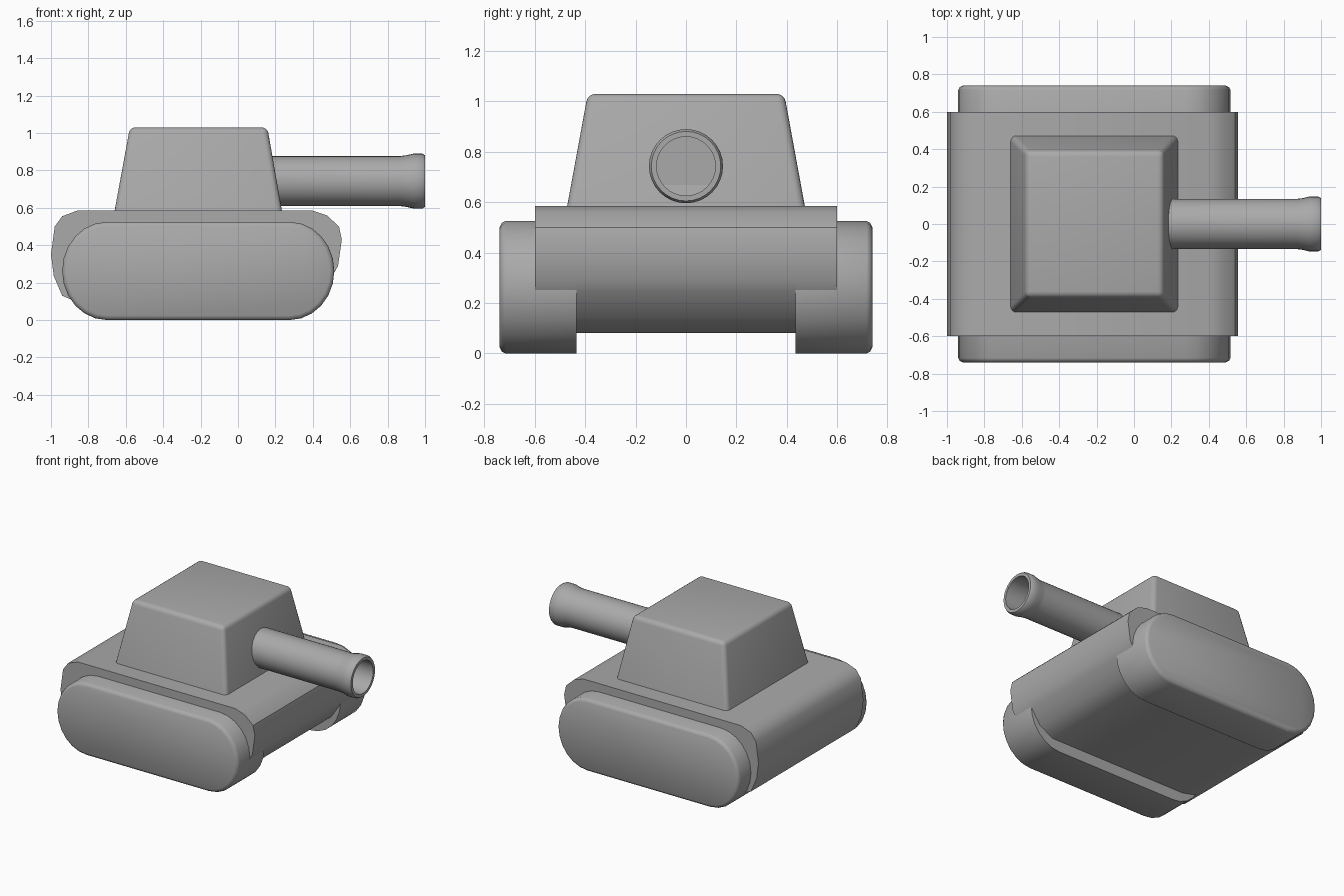
import bpy, bmesh, math
from mathutils import Matrix

if "Cube" in bpy.data.objects:
    bpy.data.objects.remove(bpy.data.objects["Cube"])

grey = bpy.data.materials.new("plain grey")
grey.diffuse_color = (0.4, 0.4, 0.4, 1)
grey.use_nodes = True
grey.node_tree.nodes["Principled BSDF"].inputs["Base Color"].default_value = grey.diffuse_color


def finish(name, bm, angle=35):
    bmesh.ops.recalc_face_normals(bm, faces=bm.faces)
    me = bpy.data.meshes.new(name)
    bm.to_mesh(me)
    bm.free()
    me.materials.append(grey)
    ob = bpy.data.objects.new(name, me)
    bpy.context.collection.objects.link(ob)
    bpy.ops.object.select_all(action='DESELECT')
    ob.select_set(True)
    bpy.context.view_layer.objects.active = ob
    bpy.ops.object.shade_smooth_by_angle(angle=math.radians(angle))
    return ob


def loft(bm, rings):
    """Skin closed rings of points and cap both ends."""
    loops = [[bm.verts.new(p) for p in ring] for ring in rings]
    n = len(loops[0])
    for a, b in zip(loops, loops[1:]):
        for i in range(n):
            j = (i + 1) % n
            bm.faces.new((a[i], a[j], b[j], b[i]))
    bm.faces.new(loops[0])
    bm.faces.new(loops[-1])


def extrude_profile(name, profile, y0, y1):
    bm = bmesh.new()
    loft(bm, [[(x, y, z) for x, z in profile] for y in (y0, y1)])
    return finish(name, bm)


# Hull: rounded side profile between the tracks
upper = [(0.51, 0.245), (0.535, 0.29), (0.555, 0.43), (0.54, 0.50),
         (0.475, 0.56), (0.40, 0.585), (-0.86, 0.585), (-0.94, 0.555),
         (-0.98, 0.50), (-1.0, 0.35), (-0.985, 0.235), (-0.94, 0.13), (-0.87, 0.10)]
extrude_profile("hull", upper + [(-0.78, 0.08), (0.33, 0.08), (0.44, 0.14)], -0.436, 0.436)

# Fenders: the same upper outline, closed inside the tracks
for side, name in ((1, "back_fender"), (-1, "front_fender")):
    extrude_profile(name, upper + [(-0.78, 0.245)], side * 0.43, side * 0.6)


# Tracks: stadium outline with a bevelled outer rim
def stadium(y, inset):
    rx, rz = 0.24 - inset, 0.2625 - inset
    pts = []
    for cx, start in ((0.275, -90), (-0.70, 90)):
        for i in range(13):
            a = math.radians(start + 15 * i)
            pts.append((cx + rx * math.cos(a), y, 0.2625 + rz * math.sin(a)))
    return pts


for side, name in ((1, "back_track"), (-1, "front_track")):
    bm = bmesh.new()
    loft(bm, [stadium(side * y, d) for y, d in
              ((0.435, 0), (0.717, 0), (0.731, 0.007), (0.74, 0.024))])
    finish(name, bm, 50)

# Turret: tapered block with softened edges
bm = bmesh.new()
rings = []
for x0, x1, y, z in ((-0.66, 0.235, 0.472, 0.583), (-0.578, 0.157, 0.39, 1.03)):
    rings.append([(x0, -y, z), (x1, -y, z), (x1, y, z), (x0, y, z)])
loft(bm, rings)
soft = [e for e in bm.edges if max(v.co.z for v in e.verts) > 0.9]
bmesh.ops.bevel(bm, geom=soft, offset=0.03, segments=4, profile=0.5, affect='EDGES')
finish("turret", bm, 40)

# Gun barrel: lathed tube with a flared muzzle and a hollow bore
bm = bmesh.new()
outline = [(0.15, 0.134), (0.87, 0.134), (0.90, 0.138), (0.94, 0.147), (0.985, 0.147),
           (1.0, 0.138), (1.0, 0.117), (0.22, 0.117)]
loft(bm, [[(x, r * math.cos(2 * math.pi * i / 32), 0.743 + r * math.sin(2 * math.pi * i / 32))
           for i in range(32)] for x, r in outline])
finish("gun_barrel", bm, 35)
